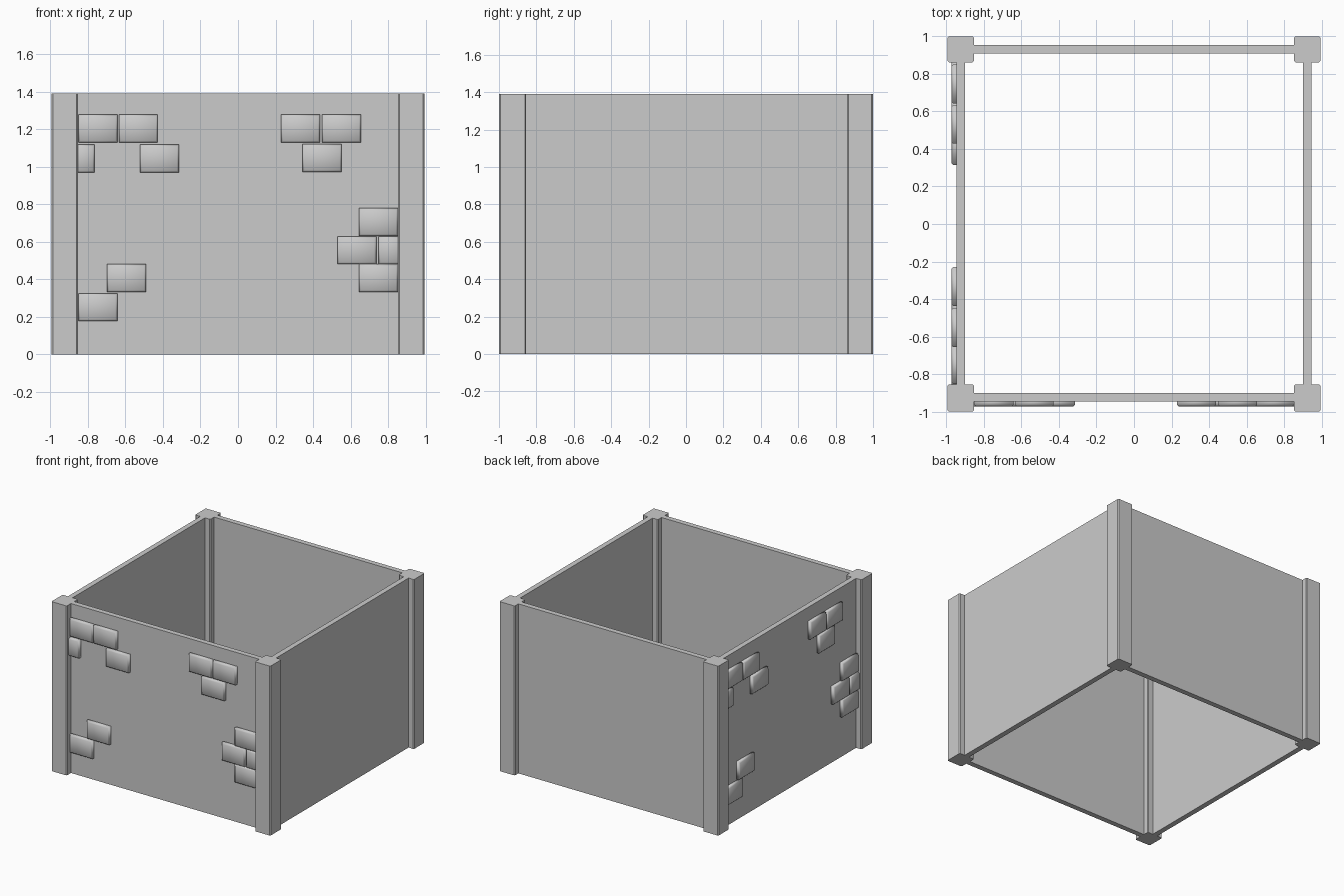
import bpy, bmesh
from mathutils import Matrix

if "Cube" in bpy.data.objects:
    bpy.data.objects.remove(bpy.data.objects["Cube"])

H = 1.39            # total height
X, Y = 0.993, 1.0   # outer half sizes
POST = 0.139


def box(name, x0, x1, y0, y1, z0, z1, pick=None, bevel=0.0, smooth=False, turn=None):
    """Box from bounds; edges chosen by pick() are chamfered; turn is an optional rotation."""
    bm = bmesh.new()
    bmesh.ops.create_cube(bm, size=1)
    for v in bm.verts:
        v.co = ((x0 + x1) / 2 + v.co.x * (x1 - x0),
                (y0 + y1) / 2 + v.co.y * (y1 - y0),
                (z0 + z1) / 2 + v.co.z * (z1 - z0))
    if pick:
        edges = [e for e in bm.edges if pick(e)]
        bmesh.ops.bevel(bm, geom=edges, offset=bevel, segments=1, affect='EDGES')
    if turn:
        bm.transform(turn)
    for f in bm.faces:
        f.smooth = smooth
    me = bpy.data.meshes.new(name)
    bm.to_mesh(me)
    bm.free()
    ob = bpy.data.objects.new(name, me)
    bpy.context.collection.objects.link(ob)
    return ob


# Corner posts with lightly chamfered vertical edges
def vertical(e):
    return abs(e.verts[0].co.z - e.verts[1].co.z) > 0.5


for sx, nx in ((-1, "left"), (1, "right")):
    for sy, ny in ((-1, "front"), (1, "back")):
        xs = sorted((sx * X, sx * (X - POST)))
        ys = sorted((sy * Y, sy * (Y - POST - (0.006 if sy < 0 else 0))))
        box(f"{ny}_{nx}_post", *xs, *ys, 0, H, vertical, 0.007)

# Thin walls between the posts
W = X - POST / 2
box("front_wall", -W, W, -0.945, -0.902, 0, H)
box("back_wall", -W, W, 0.910, 0.953, 0, H)
box("left_wall", -0.945, -0.902, -W, W, 0, H)
box("right_wall", 0.902, 0.945, -W, W, 0, H)

# Raised bricks: left edge, bottom edge, width
BW, BH = 0.207, 0.148
bricks = [
    (-0.850, 1.130, BW), (-0.635, 1.130, BW), (-0.880, 0.970, 0.115), (-0.522, 0.970, BW),
    (0.230, 1.130, BW), (0.448, 1.130, BW), (0.345, 0.973, BW),
    (0.645, 0.632, BW), (0.530, 0.482, BW), (0.750, 0.482, 0.130), (0.645, 0.333, BW),
    (-0.697, 0.333, BW), (-0.850, 0.178, BW),
]
FRONT = -0.974


def face_edge(e):
    return all(v.co.y < FRONT + 0.001 for v in e.verts)


# The same pattern sits on the front wall and, turned a quarter, on the left wall
for side, turn in (("front", None), ("left", Matrix.Rotation(-1.5707963, 4, 'Z'))):
    for i, (x, z, w) in enumerate(bricks):
        box(f"{side}_brick_{i + 1}", x, x + w, FRONT, -0.93, z, z + BH,
            face_edge, 0.010, True, turn)
